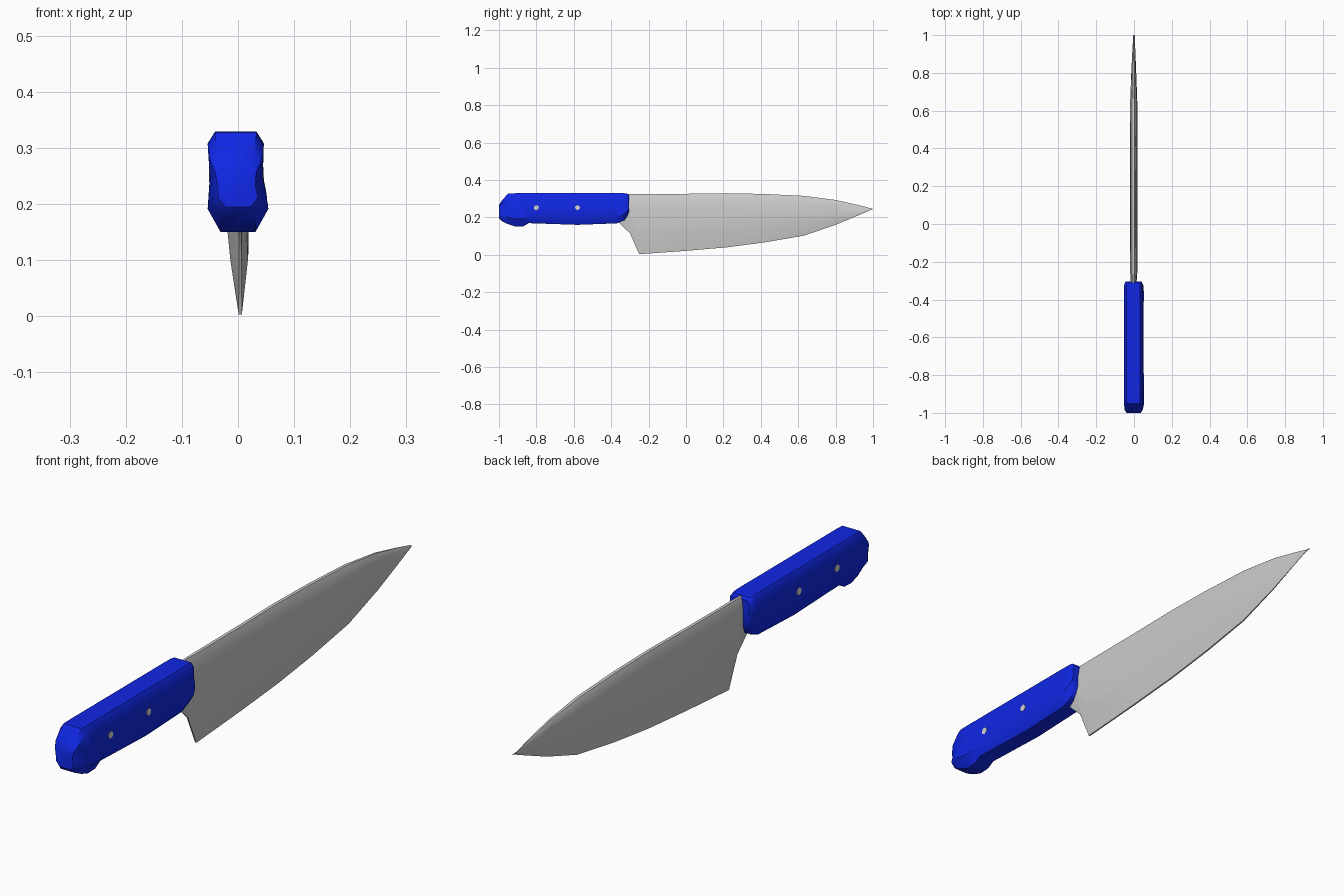
import bpy, bmesh, math
from mathutils import Matrix

if "Cube" in bpy.data.objects:
    bpy.data.objects.remove(bpy.data.objects["Cube"])


def material(name, rgb):
    m = bpy.data.materials.new(name)
    m.diffuse_color = (*rgb, 1)
    m.use_nodes = True
    m.node_tree.nodes["Principled BSDF"].inputs["Base Color"].default_value = m.diffuse_color
    return m


STEEL = material("steel grey", (0.60, 0.60, 0.60))
BLUE = material("handle blue", (0.005, 0.02, 0.78))
RIVET = material("rivet grey", (0.68, 0.67, 0.65))


def finish(bm, name, mat, angle):
    bmesh.ops.remove_doubles(bm, verts=bm.verts, dist=0.0008)
    bmesh.ops.recalc_face_normals(bm, faces=bm.faces)
    me = bpy.data.meshes.new(name)
    bm.to_mesh(me)
    bm.free()
    me.materials.append(mat)
    ob = bpy.data.objects.new(name, me)
    bpy.context.collection.objects.link(ob)
    bpy.ops.object.select_all(action='DESELECT')
    bpy.context.view_layer.objects.active = ob
    ob.select_set(True)
    bpy.ops.object.shade_smooth_by_angle(angle=math.radians(angle))
    return ob


def loft(name, rings, mat, angle):
    """Bridge a series of closed rings and cap both ends."""
    bm = bmesh.new()
    loops = [[bm.verts.new(p) for p in r] for r in rings]
    n = len(loops[0])
    for a, b in zip(loops, loops[1:]):
        for i in range(n):
            j = (i + 1) % n
            bm.faces.new((a[i], a[j], b[j], b[i]))
    bm.faces.new(loops[0])
    bm.faces.new(loops[-1])
    return finish(bm, name, mat, angle)


def both_sides(half):
    """half: (x, offset, z, y) from top to bottom, mirrored about the offset."""
    right = [(c + x, y, z) for x, c, z, y in half]
    left = [(c - x, y, z) for x, c, z, y in reversed(half)]
    return right + left


# Blade: stations of y, spine z, edge z, half thickness
blade = [(-0.40, 0.31, 0.20, 0.014), (-0.355, 0.324, 0.168, 0.014),
         (-0.30, 0.325, 0.115, 0.015), (-0.25, 0.325, 0.003, 0.019),
         (0.00, 0.326, 0.021, 0.020), (0.22, 0.329, 0.040, 0.020),
         (0.42, 0.325, 0.066, 0.020), (0.63, 0.315, 0.102, 0.019),
         (0.80, 0.293, 0.160, 0.012), (0.92, 0.266, 0.210, 0.006),
         (1.00, 0.2455, 0.2445, 0.0006)]
# height fraction, share of thickness, sideways lean
blade_section = [(1.0, 0.30, -0.004), (0.93, 0.68, -0.004), (0.78, 0.95, -0.003),
                 (0.50, 1.0, -0.001), (0.30, 0.82, 0.002), (0.0, 0.15, 0.004)]
rings = []
for y, top, bot, w in blade:
    rings.append(both_sides([(w * s, c, bot + (top - bot) * f, y)
                             for f, s, c in blade_section]))
loft("blade", rings, STEEL, 50)

# Handle: stations of y, top z, bottom z, width scale, extra width low down
handle = [(-1.00, 0.265, 0.195, 0.72, 0.0), (-0.985, 0.290, 0.180, 0.90, 0.002),
          (-0.95, 0.328, 0.163, 1.0, 0.004), (-0.91, 0.329, 0.150, 1.0, 0.005),
          (-0.87, 0.329, 0.152, 1.0, 0.005), (-0.84, 0.329, 0.169, 1.0, 0.003),
          (-0.58, 0.329, 0.160, 1.0, 0.001), (-0.37, 0.329, 0.168, 1.0, 0.003),
          (-0.33, 0.329, 0.184, 0.98, 0.003), (-0.313, 0.327, 0.208, 0.92, 0.0),
          (-0.305, 0.318, 0.230, 0.80, 0.0)]
rings = []
for y, top, bot, s, low in handle:
    h = top - bot
    rings.append(both_sides([(0.037 * s, -0.004, top, y),
                             (0.050 * s, -0.004, top - 0.13 * h, y),
                             (0.047 * s, -0.003, bot + 0.52 * h, y),
                             (0.049 * s + low, 0.0, bot + 0.23 * h, y),
                             (0.031 * s, 0.0, bot, y)]))
loft("handle", rings, BLUE, 40)

# Rivets: one pin through the handle at each spot, barely showing on each side
for i, y in enumerate((-0.80, -0.58)):
    bm = bmesh.new()
    bmesh.ops.create_cone(bm, cap_ends=True, segments=12, radius1=0.013,
                          radius2=0.013, depth=0.098,
                          matrix=Matrix.Translation((-0.003, y, 0.252))
                          @ Matrix.Rotation(math.pi / 2, 4, 'Y'))
    finish(bm, f"rivet_{i + 1}", RIVET, 40)
